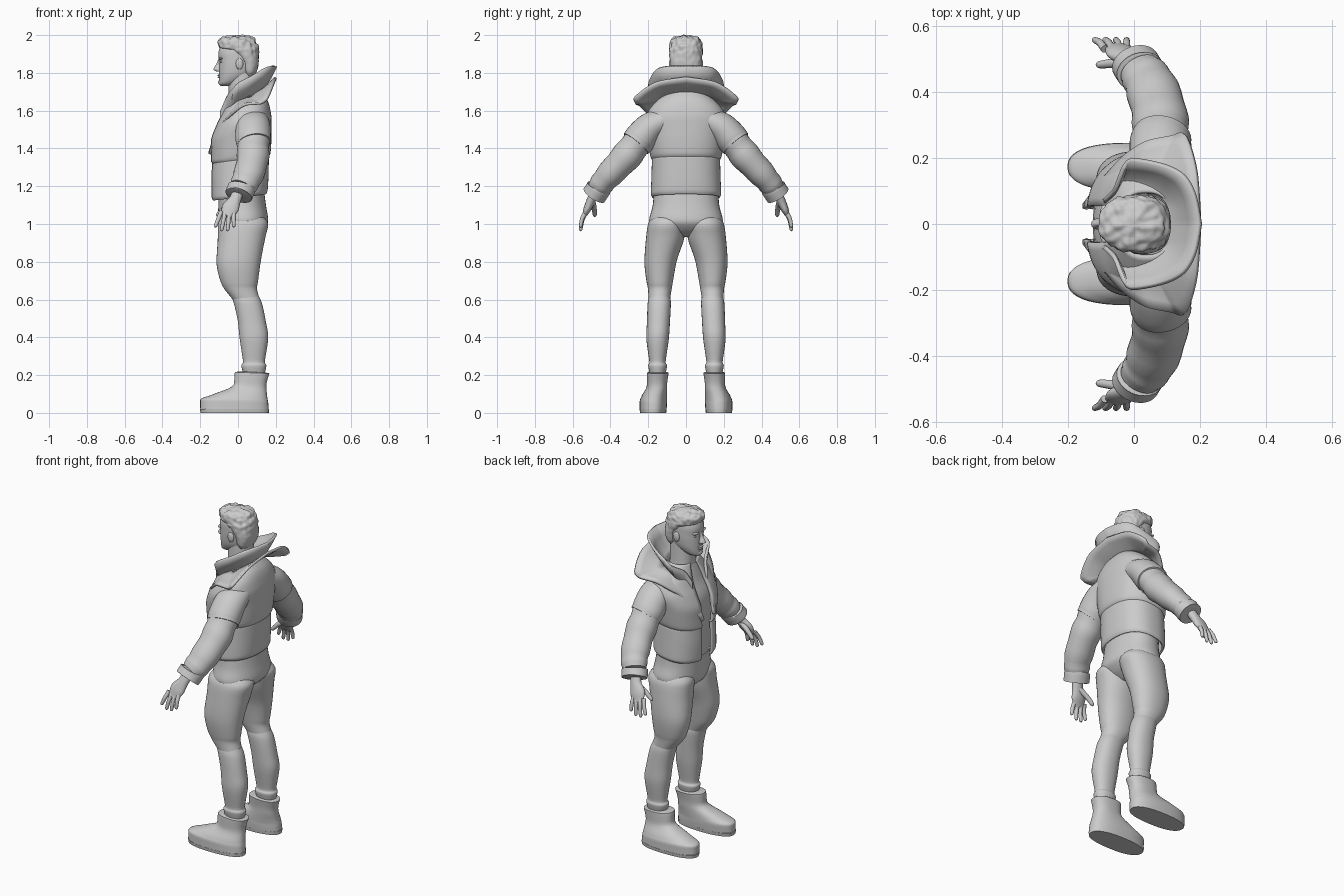
import bpy, bmesh, math
from mathutils import Vector, noise

cube = bpy.data.objects.get("Cube")
if cube:
    bpy.data.objects.remove(cube)

colour = (0.6, 0.6, 0.6, 1)
grey = bpy.data.materials.new("plain grey")
grey.use_nodes = True
grey.diffuse_color = colour
grey.node_tree.nodes["Principled BSDF"].inputs["Base Color"].default_value = colour


def spline(rows, steps):
    """Smooth the rows of a table without overshooting any of its columns."""
    def slope(i, k):
        before = rows[i][k] - rows[max(i - 1, 0)][k]
        after = rows[min(i + 1, len(rows) - 1)][k] - rows[i][k]
        if i == 0 or i == len(rows) - 1:
            return before + after
        return 2 * before * after / (before + after) if before * after > 0 else 0

    result = []
    for i in range(len(rows) - 1):
        for step in range(steps):
            t = step / steps
            ease, rest = t * t * (3 - 2 * t), 1 - t
            result.append([start + (end - start) * ease + slope(i, k) * t * rest * rest - slope(i + 1, k) * t * t * rest
                           for k, (start, end) in enumerate(zip(rows[i], rows[i + 1]))])
    return result + [list(rows[-1])]


def skin(name, rings, closed=True, mirror=False, thickness=0, side=0, angle=35):
    """Join rings of points into one smooth-shaded part."""
    bm = bmesh.new()
    grid = [[bm.verts.new(point) for point in ring] for ring in rings]
    count = len(grid[0])
    for lower, upper in zip(grid, grid[1:]):
        for i in range(count if closed else count - 1):
            j = (i + 1) % count
            bm.faces.new((lower[i], lower[j], upper[j], upper[i]))
    if closed:
        bm.faces.new(grid[0])
        bm.faces.new(grid[-1])
    bmesh.ops.recalc_face_normals(bm, faces=bm.faces)
    mesh = bpy.data.meshes.new(name)
    bm.to_mesh(mesh)
    bm.free()
    mesh.materials.append(grey)
    part = bpy.data.objects.new(name, mesh)
    bpy.context.collection.objects.link(part)
    if thickness:
        shell = part.modifiers.new("Thickness", 'SOLIDIFY')
        shell.thickness, shell.offset = thickness, side
    if mirror:
        part.modifiers.new("Mirror", 'MIRROR').use_axis = (False, True, False)
    bpy.ops.object.select_all(action='DESELECT')
    part.select_set(True)
    bpy.context.view_layer.objects.active = part
    bpy.ops.object.shade_smooth_by_angle(angle=math.radians(angle))


def bend(value, power):
    return math.copysign(abs(value) ** (2 / power), value)


def loft(name, rows, power=2.2, tilt=0, gap=0, steps=5, count=40, rough=0, **options):
    """Stack level rings: rows hold height, front, back, (inner,) outer."""
    rows = [row if len(row) == 5 else (*row[:3], -row[3], row[3]) for row in rows]
    rings = []
    for z, front, back, inner, outer in spline(rows, steps):
        middle = Vector(((front + back) / 2, (inner + outer) / 2, z))
        ring = []
        for i in range(count):
            turn = gap + (2 * math.pi - 2 * gap) * i / (count - 1 if gap else count)
            point = middle + Vector(((front - back) / 2 * bend(math.cos(turn), power),
                                     (outer - inner) / 2 * bend(math.sin(turn), power), 0))
            point.z += tilt * point.x
            if rough:
                crown = max(0.2, min(1, (z - 1.84) * 12))
                outward = (point - Vector((0, 0, 1.88))).normalized()
                point += outward * rough * crown * noise.noise(point * 42)
            ring.append(point)
        rings.append(ring)
    skin(name, rings, closed=not gap, **options)


def tube(name, rows, steps=5, count=24, folds=0, **options):
    """Sweep an oval along a path: rows hold x, y, z, width, depth."""
    rows = spline(rows, steps)
    path = [Vector(row[:3]) for row in rows]
    rings = []
    for i, row in enumerate(rows):
        along = (path[min(i + 1, len(path) - 1)] - path[max(i - 1, 0)]).normalized()
        across = (Vector((1, 0, 0)) - along * along.x).normalized()
        other = along.cross(across)
        swell = 1 + folds * math.sin(i * 1.6)
        turns = [2 * math.pi * k / count for k in range(count)]
        rings.append([path[i] + swell * (across * row[3] * math.cos(turn) + other * row[4] * math.sin(turn))
                      for turn in turns])
    skin(name, rings, **options)


def blob(name, centre, size, mirror=False):
    """Make a small ellipsoid for a facial feature."""
    x, y, z = centre
    rings = []
    for k in range(1, 12):
        level, radius = math.cos(math.pi * k / 12), math.sin(math.pi * k / 12)
        turns = [math.pi * i / 8 for i in range(16)]
        rings.append([(x + size[0] * radius * math.cos(turn), y + size[1] * radius * math.sin(turn), z + size[2] * level)
                      for turn in turns])
    skin(name, rings, mirror=mirror)


def collar(name, rows, sag):
    """Mirrored flared strip: rows hold an inner and an outer edge point, back to front."""
    half = spline(rows, 5)
    flipped = [[x, -y, z, u, -v, w] for x, y, z, u, v, w in half[:0:-1]]
    strips = []
    for row in flipped + half:
        inner, outer = Vector(row[:3]), Vector(row[3:])
        strips.append([inner.lerp(outer, k / 4) - Vector((0, 0, sag * math.sin(math.pi * k / 4))) for k in range(5)])
    skin(name, strips, closed=False, thickness=0.014)


# Head and face
loft("head", [(1.73, -.09, -.03, .02), (1.745, -.1, 0, .045), (1.8, -.1, .08, .073), (1.86, -.1, .1, .08),
              (1.9, -.104, .1, .08), (1.95, -.09, .09, .07), (1.98, -.04, .05, .03)])
loft("neck", [(1.6, -.06, .11, .09), (1.68, -.05, .09, .07), (1.8, -.05, .09, .066)])
loft("nose", [(1.808, -.115, -.08, .015), (1.818, -.13, -.08, .017), (1.85, -.114, -.08, .009),
              (1.88, -.1, -.08, .012)], count=16)
blob("upper_lip", (-.098, 0, 1.787), (.011, .023, .005))
blob("lower_lip", (-.097, 0, 1.777), (.011, .02, .006))
blob("chin", (-.09, 0, 1.75), (.015, .024, .016))
blob("brow", (-.09, .033, 1.876), (.013, .025, .007), mirror=True)
blob("eye", (-.083, .032, 1.858), (.012, .014, .007), mirror=True)
blob("ear", (.008, .08, 1.848), (.02, .01, .03), mirror=True)
loft("hair", [(1.785, .04, .085, .06), (1.81, .025, .1, .076), (1.86, .01, .11, .084), (1.92, -.07, .11, .088),
              (1.935, -.1, .11, .088), (1.96, -.105, .1, .085), (1.985, -.09, .08, .066), (1.998, -.03, .02, .01)],
     count=72, steps=7, rough=.011, angle=50)

# Shirt and open jacket
loft("shirt", [(1.13, -.11, .13, .16), (1.45, -.125, .15, .18), (1.58, -.08, .14, .16), (1.67, -.05, .1, .09)])
jacket = dict(power=2.4, tilt=.12, gap=.2, count=56, thickness=.012, side=-1)
loft("jacket_waist", [(1.14, -.135, .15, .178), (1.16, -.142, .157, .186), (1.25, -.144, .162, .183),
                      (1.35, -.138, .164, .18)], **jacket)
loft("jacket_chest", [(1.335, -.138, .162, .178), (1.355, -.146, .172, .188), (1.45, -.146, .178, .205),
                      (1.53, -.12, .178, .218), (1.59, -.09, .17, .2), (1.64, -.07, .155, .16),
                      (1.69, -.05, .12, .1)], **jacket)
collar("inner_collar", [(.09, 0, 1.68, .2, 0, 1.835), (.08, .05, 1.67, .185, .08, 1.835), (.05, .08, 1.66, .15, .145, 1.825),
                        (0, .1, 1.64, .08, .18, 1.785), (-.04, .09, 1.6, -.01, .195, 1.735),
                        (-.07, .07, 1.57, -.06, .1, 1.665), (-.1, .06, 1.52, -.09, .07, 1.6)], sag=.025)
collar("outer_collar", [(.1, 0, 1.69, .2, 0, 1.775), (.08, .1, 1.68, .19, .15, 1.75), (.06, .13, 1.67, .15, .275, 1.66),
                        (.05, .13, 1.67, .12, .268, 1.64), (0, .12, 1.65, .05, .255, 1.635),
                        (-.05, .09, 1.6, -.03, .205, 1.585), (-.1, .07, 1.53, -.08, .15, 1.53),
                        (-.15, .045, 1.38, -.15, .06, 1.37)], sag=.004)

# Sleeves: smooth shoulder, folded forearm, flared cuff
tube("shoulder_sleeve", [(.08, .1, 1.56, .08, .06), (.08, .19, 1.51, .092, .08), (.08, .24, 1.455, .094, .086),
                         (.085, .265, 1.425, .09, .083)], count=32, mirror=True)
tube("lower_sleeve", [(.08, .24, 1.455, .085, .075), (.08, .31, 1.365, .085, .08), (.05, .42, 1.245, .078, .068),
                      (.02, .465, 1.19, .068, .06)], count=32, folds=.03, mirror=True)
tube("cuff", [(.02, .46, 1.195, .06, .055), (.019, .462, 1.19, .074, .066), (.004, .486, 1.153, .074, .066),
              (.003, .488, 1.15, .045, .04)], count=32, mirror=True)

# Hands
tube("palm", [(0, .48, 1.17, .03, .026), (-.015, .5, 1.13, .032, .024), (-.04, .52, 1.085, .045, .021),
              (-.06, .54, 1.04, .03, .01)], mirror=True)
for i, finger in enumerate(("index", "middle", "ring", "little")):
    spread = i - 1.5
    base = Vector((-.056 + .022 * spread, .53, 1.065))
    tip = Vector((-.072 + .033 * spread, .56, .96 + .01 * spread * spread))
    knuckle = base.lerp(tip, .5) + Vector((0, .006, 0))
    tube(finger + "_finger", [(*base, .012, .012), (*knuckle, .011, .011), (*base.lerp(tip, .93), .009, .009),
                              (*tip, .003, .003)], count=12, mirror=True)
tube("thumb", [(-.02, .495, 1.12, .016, .016), (-.07, .487, 1.085, .014, .014), (-.105, .483, 1.05, .011, .011),
               (-.113, .483, 1.04, .004, .004)], count=12, mirror=True)

# Trousers: hips, thigh bulging over the knee, shin gathered at the ankle
loft("hips", [(1.2, -.1, .135, .168), (1.1, -.104, .148, .176), (1.02, -.106, .16, .195), (.97, -.09, .13, .16),
              (.93, -.04, .07, .06)])
loft("trouser_thigh", [(1.07, -.06, .1, .03, .15), (1, -.107, .16, 0, .201), (.93, -.107, .145, .008, .211),
                       (.8, -.114, .12, .05, .22), (.69, -.09, .105, .07, .208), (.66, -.075, .1, .075, .202),
                       (.6, -.028, .115, .085, .197)], mirror=True)
loft("trouser_shin", [(.62, -.035, .11, .085, .195), (.58, -.022, .127, .08, .203), (.48, 0, .148, .085, .207),
                      (.4, .008, .16, .09, .21), (.27, .027, .142, .108, .194), (.25, .018, .15, .1, .2),
                      (.2, .03, .14, .11, .19)], mirror=True)

# Boots
loft("boot", [(.015, -.2, .163, .103, .245), (.06, -.2, .16, .1, .245), (.09, -.14, .155, .1, .235),
              (.15, -.022, .15, .1, .207), (.215, -.016, .166, .092, .206), (.22, .02, .14, .11, .19)],
     power=2.4, tilt=-.04, mirror=True)
loft("boot_sole", [(0, -.198, .163, .105, .243), (.02, -.202, .164, .102, .246)], power=2.4, steps=1, mirror=True)
